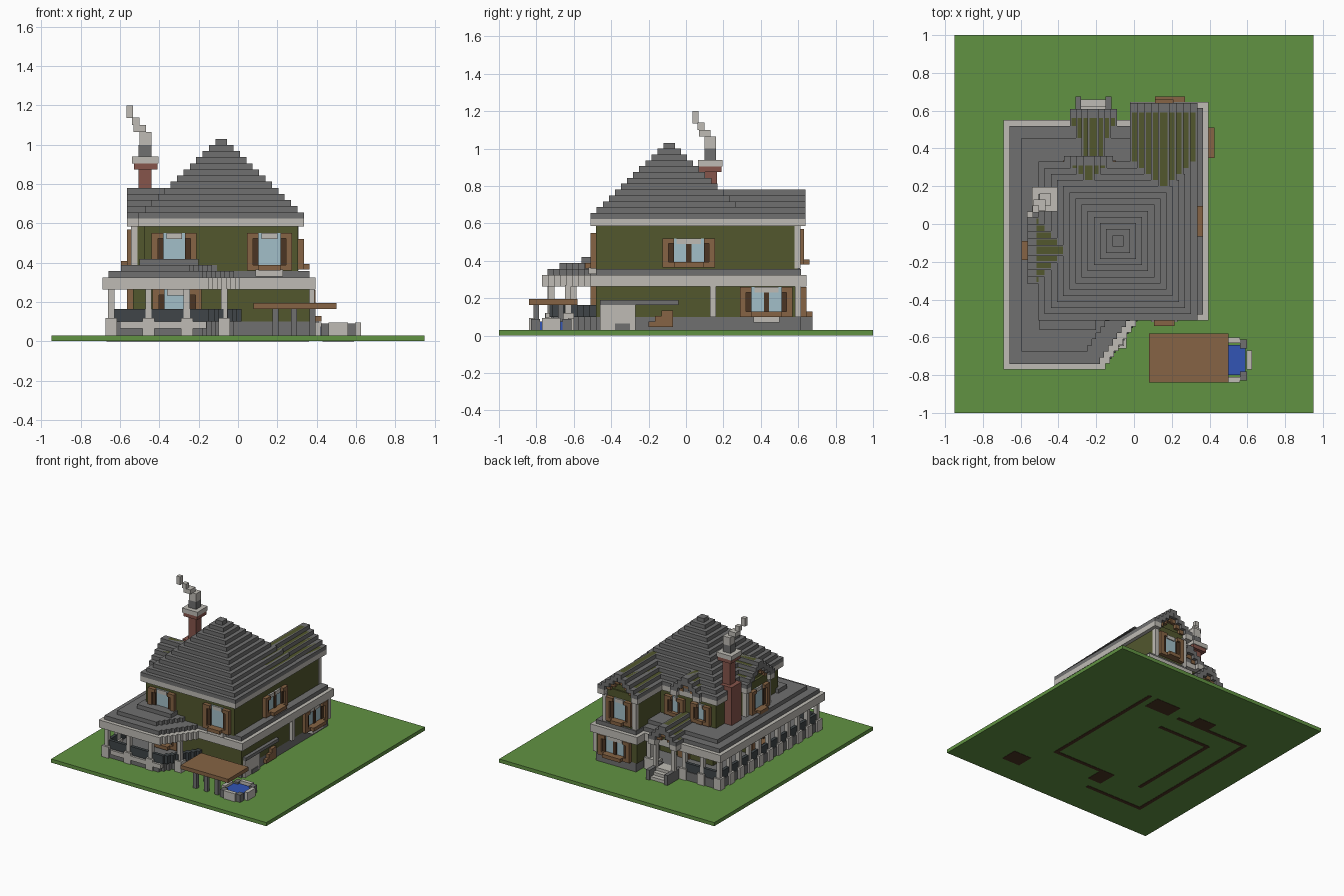
import bpy, bmesh

cube = bpy.data.objects.get("Cube")
if cube:
    bpy.data.objects.remove(cube, do_unlink=True)


def material(name, r, g, b):
    m = bpy.data.materials.new(name)
    m.use_nodes = True
    m.diffuse_color = (r, g, b, 1)
    m.node_tree.nodes["Principled BSDF"].inputs["Base Color"].default_value = (r, g, b, 1)
    return m


GRASS = material("grass green", .12, .29, .055)
SLATE = material("roof grey", .16, .16, .16)
STONE = material("light stone", .52, .50, .46)
OLIVE = material("olive wall", .085, .095, .027)
WOOD = material("timber brown", .24, .127, .058)
DARK = material("dark timber", .07, .035, .017)
WATER = material("water blue", .032, .09, .46)
GLASS = material("window glass", .36, .52, .58)
RAIL = material("railing slate", .05, .06, .065)
BRICK = material("chimney brick", .24, .09, .07)

STEP = .0312   # height and inset of one roof course
parts = {}     # (name, material) -> bmesh


def box(name, mat, x0, x1, y0, y1, z0, z1):
    """Add an axis-aligned block to the named part."""
    bm = parts.setdefault((name, mat), bmesh.new())
    verts = bmesh.ops.create_cube(bm, size=1)["verts"]
    for v in verts:
        v.co.x = (x0 + x1) / 2 + v.co.x * abs(x1 - x0)
        v.co.y = (y0 + y1) / 2 + v.co.y * abs(y1 - y0)
        v.co.z = (z0 + z1) / 2 + v.co.z * (z1 - z0)


def side_box(side, name, mat, s0, s1, d0, d1, z0, z1):
    """Block placed along a wall: s runs along it, d points outward."""
    if side in ("front", "back"):
        k = -1 if side == "front" else 1
        box(name, mat, s0, s1, k * d0, k * d1, z0, z1)
    else:
        k = -1 if side == "left" else 1
        box(name, mat, k * d0, k * d1, s0, s1, z0, z1)


def window(side, name, c, w, z0, z1, d, panes=1, planter=.06):
    """Timber frame with shutters, glass, stone lintels and a flower box."""
    h = w / 2

    def add(part, mat, s0, s1, d1, za, zb):
        side_box(side, name + "_" + part, mat, c + s0, c + s1, d - .01, d + d1, za, zb)

    inner = h - .06
    for k in (-1, 1):
        add("frame", WOOD, k * h, k * (h - .032), .03, z0, z1)
        add("frame", WOOD, k * (h - .032), k * inner, .03, z1 - .028, z1)
        add("frame", WOOD, k * (h - .032), k * inner, .03, z0, z0 + .028)
        add("shutter", DARK, k * (h - .032), k * inner, .015, z0 + .028, z1 - .028)
    add("glass", GLASS, -inner, inner, .006, z0, z1)
    add("lintel", STONE, -inner + .015, inner - .015, .014, z1 - .03, z1)
    if panes == 2:
        add("mullion", DARK, -.014, .014, .014, z0, z1)
    add("sill", WOOD, -inner, inner, planter, z0, z0 + .028)


def gable(side, name, c, half, d0, d1, z0, n):
    """Stepped gable roof with a recessed, timber-trimmed end."""
    for i in range(n):
        h, z = half - i * (half - .03) / (n - 1), z0 + i * STEP
        side_box(side, name + "_infill", OLIVE, c - h + .01, c + h - .01, d0, d1 - .05, z, z + STEP)
        for k in (-1, 1):
            side_box(side, name, SLATE, c + k * h, c + k * max(h - .065, 0), d0, d1, z, z + STEP)
            side_box(side, name + "_trim", WOOD, c + k * max(h - .065, 0), c + k * max(h - .1, 0),
                     d1 - .06, d1 - .025, z, z + STEP)
    for k in (-1, 1):
        side_box(side, name + "_eave", STONE, c + k * half, c + k * (half - .06), d0, d1, z0 - .04, z0)


def lower_plan(name, mat, t, z0, z1):
    """Slab on the ground floor outline, inset by t, with a stepped front corner."""
    box(name, mat, -.69 + t, .395 - t, -.51 + t, .55 - t, z0, z1)
    box(name, mat, -.02 + t, .395 - t, 0, .645 - t, z0, z1)
    n = 8
    for i in range(n):
        box(name, mat, -.69 + t, .01 - t - i * .023, -.51 + t - (i + 1) * .26 / n,
            -.5 + t - i * .26 / n, z0, z1)


# Ground, with the footing lines showing underneath
box("lawn", GRASS, -.95, .95, -1, 1, .002, .031)
for x0, x1, y0, y1 in ((-.67, -.64, -.72, .48), (-.67, -.02, .46, .49), (-.47, -.44, -.48, .3),
                       (-.67, -.15, -.73, -.7), (.33, .36, -.48, .6), (-.2, .36, -.49, -.46),
                       (-.46, 0, .28, .31), (.06, .28, .46, .6), (-.3, -.14, .48, .58),
                       (-.2, -.08, -.62, -.46), (.43, .59, -.8, -.66)):
    box("footing", DARK, x0, x1, y0, y1, 0, .02)

# Ground floor: base, walls and wraparound roof
lower_plan("foundation", SLATE, .03, .03, .1)
box("lower_wall", OLIVE, -.47, .365, -.48, .33, .1, .27)
box("lower_wall", OLIVE, 0, .365, .3, .615, .1, .27)
box("lower_wall", OLIVE, -.535, -.4, -.29, .01, .1, .27)
lower_plan("porch_eave", STONE, 0, .264, .325)
lower_plan("porch_roof", SLATE, .03, .325, .357)
lower_plan("porch_roof", SLATE, .095, .357, .388)
box("porch_roof", SLATE, -.5, -.2, -.56, -.45, .388, .42)

# Porch posts and railings
def post(x, y):
    box("porch_posts", STONE, x - .016, x + .016, y - .016, y + .016, .03, .27)
    box("post_feet", STONE, x - .03, x + .03, y - .03, y + .03, .03, .12)


for i in range(11):
    post(-.645, -.725 + i * .1225)
for x in (-.455, -.26, -.07):
    post(x, -.72 if x < -.15 else -.63)
for x in (-.5, -.34, -.09, -.03):
    post(x, .5)
box("porch_rail", RAIL, -.65, -.15, -.73, -.705, .1, .165)
box("porch_rail", RAIL, -.655, -.63, -.73, .5, .1, .165)
box("porch_rail", RAIL, -.65, -.34, .49, .515, .1, .165)
box("porch_base", STONE, -.6, -.16, -.75, -.72, .065, .1)
for i in range(7):
    box("porch_rail", RAIL, -.16 + i * .023, -.12 + i * .023, -.715 + i * .033, -.675 + i * .033, .1, .165)
for y in (.145, .6):
    box("corner_posts", STONE, .36, .39, y - .016, y + .016, .1, .27)

# Upper storey walls with corner posts
box("upper_wall", OLIVE, -.475, .305, -.48, .3, .35, .6)
box("upper_wall", OLIVE, .015, .305, .25, .6, .35, .63)
box("upper_wall", OLIVE, -.535, -.4, -.29, .01, .35, .63)
for x in (.03, .29):
    box("corner_posts", STONE, x - .018, x + .018, .58, .612, .36, .6)
for y in (-.28, 0):
    box("corner_posts", STONE, -.545, -.51, y - .016, y + .016, .36, .6)

# Main roof, stepped up to a point
box("main_eave", STONE, -.505, .335, -.51, .33, .585, .625)
for i in range(13):
    h = .42 - i * .0325
    box("main_roof", SLATE, -.085 - h, -.085 + h, -.09 - h, -.09 + h, .625 + i * STEP, .625 + (i + 1) * STEP)
gable("back", "rear_gable", .157, .178, 0, .64, .625, 5)
gable("left", "side_gable", -.14, .178, .15, .565, .625, 5)
gable("back", "dormer_gable", -.24, .13, .1, .36, .625, 4)

# Windows
window("front", "upper_front_window_a", -.325, .23, .385, .55, .48)
window("front", "upper_front_window_b", .16, .23, .36, .55, .48)
box("window_bracket", STONE, .09, .23, -.52, -.48, .33, .365)
window("front", "lower_front_window", -.31, .25, .11, .264, .48)
window("right", "upper_right_window", .015, .28, .365, .52, .305, 2)
window("right", "lower_right_window", .43, .28, .1, .26, .365, 2)
box("window_bracket", STONE, .36, .41, .36, .5, .07, .1)
window("back", "upper_rear_window", .16, .22, .38, .57, .6)
window("back", "lower_rear_window", .19, .28, .1, .26, .615, 2)
window("left", "upper_side_window", -.14, .22, .38, .57, .535)
window("left", "lower_side_window", -.14, .22, .11, .264, .535)
for x in (-.12, -.35):
    window("back", "rear_dormer_window", x, .17, .4, .55, .3, planter=.035)

# Rear entrance: small gable, door, steps
gable("back", "entry_gable", -.215, .125, .3, .61, .325, 4)
box("door", WOOD, -.265, -.165, .32, .345, .1, .26)
for i in range(3):
    box("entry_steps", STONE, -.28, -.15, .5, .66 - i * .035, .03, .055 + i * .023)
for x in (-.295, -.135):
    box("step_walls", SLATE, x - .015, x + .015, .5, .675, .03, .11)
    box("entry_posts", STONE, x - .015, x + .015, .56, .59, .03, .34)

# Side cellar entry
box("cellar_wall", STONE, .36, .385, -.46, -.27, .03, .165)
box("cellar_arch", SLATE, .38, .39, -.38, -.3, .03, .065)
box("cellar_coping", SLATE, .36, .392, -.46, -.04, .165, .19)
for i in range(3):
    box("cellar_steps", WOOD, .36, .39, -.2 + i * .035, -.07, .045 + i * .03, .075 + i * .03)

# Chimney with drifting smoke
box("chimney", BRICK, -.54, -.41, .07, .195, .36, .69)
box("chimney", BRICK, -.505, -.44, .1, .165, .69, .88)
box("chimney", BRICK, -.53, -.41, .07, .19, .875, .905)
box("chimney_cap", STONE, -.54, -.405, .065, .195, .905, .94)
box("chimney_pot", SLATE, -.505, -.44, .1, .16, .94, 1)
for x, y, z0, z1, r in ((-.47, .13, 1, 1.065, .031), (-.5, .1, 1.065, 1.1, .031),
                        (-.52, .08, 1.1, 1.14, .018), (-.55, .05, 1.135, 1.2, .016)):
    box("smoke", STONE, x - r, x + r, y - r, y + r, z0, z1)

# Garden table and pond
box("table_top", WOOD, .08, .5, -.84, -.58, .165, .195)
for x in (.19, .285, .38):
    for y in (-.8, -.67):
        box("table_legs", SLATE, x - .015, x + .015, y - .015, y + .015, .03, .165)
px, py = .51, -.72
box("pond_water", WATER, px - .09, px + .08, py - .08, py + .08, .03, .075)
for k in (-1, 1):
    box("pond_rim", STONE, px - .05, px + .05, py + k * .09, py + k * .12, .03, .095)
    box("pond_rim", STONE, px + k * .085, px + k * .115, py - .05, py + .05, .03, .095)
    for j in (-1, 1):
        box("pond_corner", SLATE, px + k * .05, px + k * .088, py + j * .06, py + j * .108, .03, .09)

# Turn every part into an object
for (name, mat), bm in parts.items():
    mesh = bpy.data.meshes.new(name)
    bmesh.ops.recalc_face_normals(bm, faces=bm.faces)
    bm.to_mesh(mesh)
    bm.free()
    mesh.materials.append(mat)
    bpy.context.scene.collection.objects.link(bpy.data.objects.new(name, mesh))
